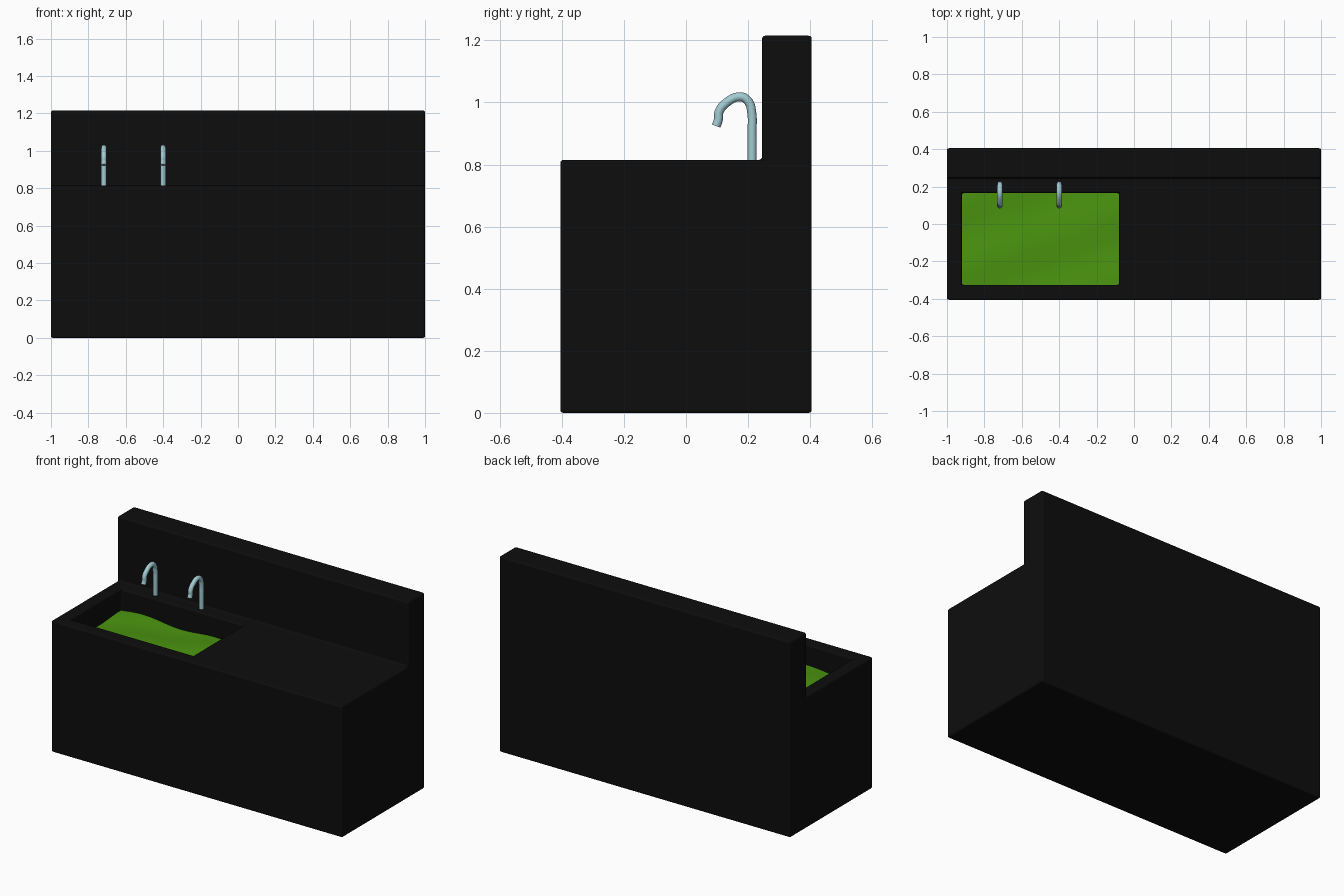
import bpy, bmesh
from math import sin
from mathutils import Vector

if "Cube" in bpy.data.objects:
    bpy.data.objects.remove(bpy.data.objects["Cube"])


def material(name, rgb):
    m = bpy.data.materials.new(name)
    m.diffuse_color = (*rgb, 1)
    m.use_nodes = True
    m.node_tree.nodes["Principled BSDF"].inputs["Base Color"].default_value = m.diffuse_color
    return m


def add_mesh(name, bm, mat=None):
    bmesh.ops.recalc_face_normals(bm, faces=bm.faces)
    me = bpy.data.meshes.new(name)
    bm.to_mesh(me)
    bm.free()
    ob = bpy.data.objects.new(name, me)
    bpy.context.collection.objects.link(ob)
    if mat:
        me.materials.append(mat)
    return ob


black = material("black_enamel", (0.004, 0.004, 0.004))
green = material("green_liquid", (0.07, 0.30, 0.005))
metal = material("pale_metal", (0.36, 0.60, 0.65))

X0, X1, Y0, Y1 = -0.92, -0.08, -0.325, 0.165   # basin opening
TOP = 0.815

# Basin cutter
bm = bmesh.new()
bmesh.ops.create_cube(bm, size=1)
for v in bm.verts:
    v.co = Vector(((X0 + X1) / 2 + v.co.x * (X1 - X0),
                   (Y0 + Y1) / 2 + v.co.y * (Y1 - Y0),
                   0.82 + v.co.z * 0.5))
cutter = add_mesh("basin_cutter", bm)
cutter.hide_render = True
cutter.hide_set(True)

# Counter and backsplash: L profile extruded along x
bm = bmesh.new()
profile = [(-0.405, 0), (0.405, 0), (0.405, 1.215),
           (0.245, 1.215), (0.245, TOP), (-0.405, TOP)]
face = bm.faces.new([bm.verts.new((-1, y, z)) for y, z in profile])
ext = bmesh.ops.extrude_face_region(bm, geom=[face])
bmesh.ops.translate(bm, vec=(2, 0, 0),
                    verts=[g for g in ext["geom"] if isinstance(g, bmesh.types.BMVert)])
counter = add_mesh("counter", bm, black)
cut = counter.modifiers.new("basin", "BOOLEAN")
cut.operation = "DIFFERENCE"
cut.solver = "EXACT"
cut.object = cutter
bev = counter.modifiers.new("soft_edges", "BEVEL")
bev.width = 0.01
bev.segments = 3
bev.limit_method = "ANGLE"

# Rippled liquid surface in the basin
bm = bmesh.new()
bmesh.ops.create_grid(bm, x_segments=40, y_segments=24, size=0.5)
for v in bm.verts:
    x = (X0 + X1) / 2 + v.co.x * (X1 - X0)
    y = (Y0 + Y1) / 2 + v.co.y * (Y1 - Y0)
    v.co = (x, y, 0.684 + 0.009 * sin(13 * x + 4 * y + 4.5) + 0.004 * sin(17 * y - 6 * x))
for f in bm.faces:
    f.smooth = True
liquid = add_mesh("liquid", bm, green)
for p in liquid.data.polygons:
    if p.normal.z < 0:
        liquid.data.flip_normals()
    break

# Two swan-neck taps
path = [(0.213, 0.80), (0.213, 0.91), (0.212, 0.965), (0.201, 1.003), (0.177, 1.018),
        (0.125, 0.995), (0.106, 0.968), (0.104, 0.944), (0.097, 0.924)]


def tap(name, x):
    cu = bpy.data.curves.new(name, "CURVE")
    cu.dimensions = "3D"
    cu.bevel_depth = 0.0145
    cu.bevel_resolution = 4
    cu.use_fill_caps = True
    sp = cu.splines.new("BEZIER")
    sp.bezier_points.add(len(path) - 1)
    sp.resolution_u = 6
    for p, (y, z) in zip(sp.bezier_points, path):
        p.co = (x, y, z)
        p.handle_left_type = p.handle_right_type = "AUTO"
    cu.materials.append(metal)
    ob = bpy.data.objects.new(name, cu)
    bpy.context.collection.objects.link(ob)


tap("left_tap", -0.717)
tap("right_tap", -0.40)
